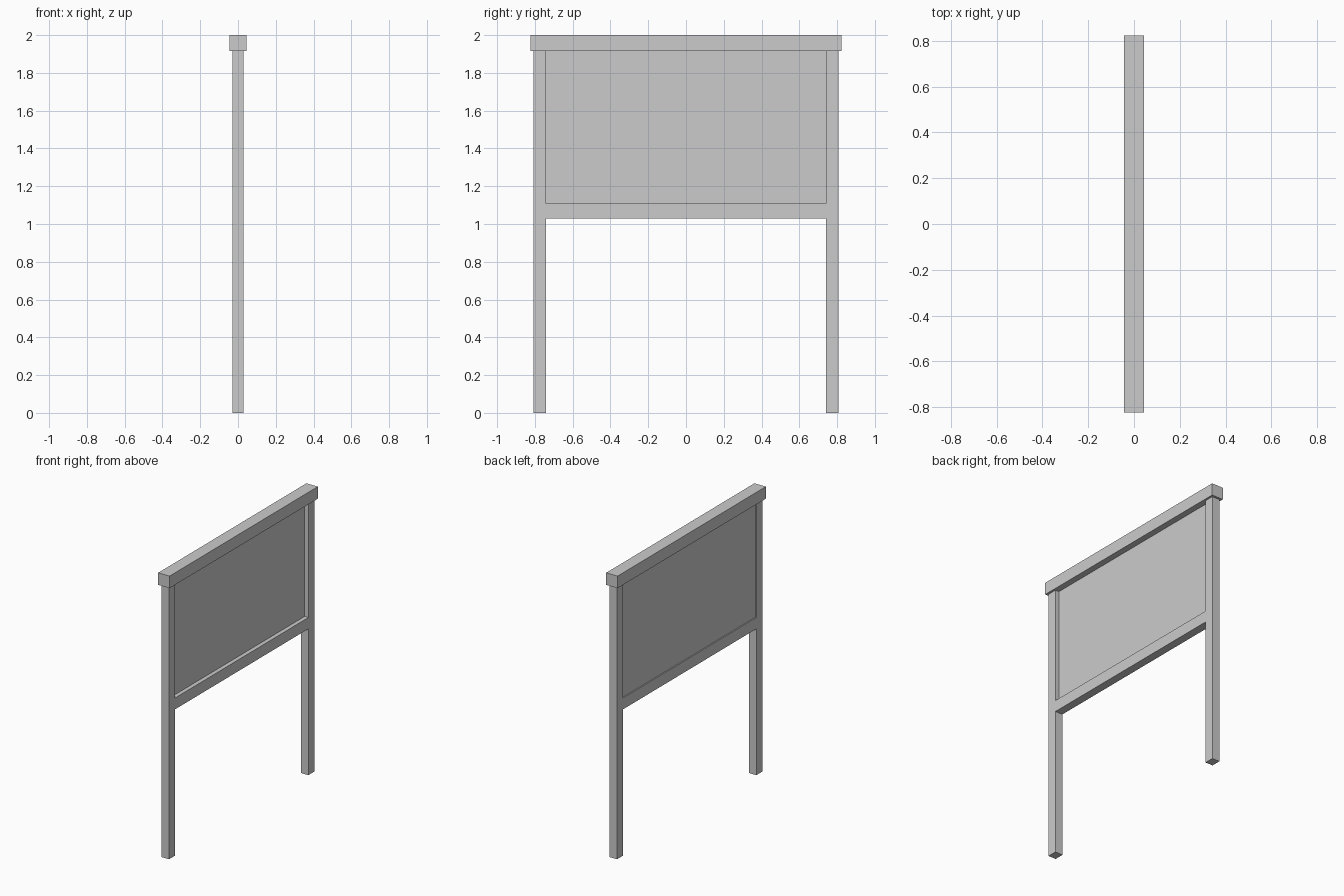
import bpy
import bmesh

cube = bpy.data.objects.get("Cube")
if cube:
    bpy.data.objects.remove(cube, do_unlink=True)

grey = bpy.data.materials.new("plain_grey")
grey.use_nodes = True
color = (0.6, 0.6, 0.6, 1)
grey.diffuse_color = color
grey.node_tree.nodes["Principled BSDF"].inputs["Base Color"].default_value = color


def extrude_profile(name, profile, x0, x1):
    """Extrude a closed (y, z) outline along x from x0 to x1."""
    bm = bmesh.new()
    face = bm.faces.new([bm.verts.new((x0, y, z)) for y, z in profile])
    result = bmesh.ops.extrude_face_region(bm, geom=[face])
    verts = [v for v in result["geom"] if isinstance(v, bmesh.types.BMVert)]
    bmesh.ops.translate(bm, verts=verts, vec=(x1 - x0, 0, 0))
    bmesh.ops.recalc_face_normals(bm, faces=bm.faces)
    mesh = bpy.data.meshes.new(name)
    bm.to_mesh(mesh)
    bm.free()
    mesh.materials.append(grey)
    obj = bpy.data.objects.new(name, mesh)
    bpy.context.collection.objects.link(obj)
    return obj


def rect(half, z0, z1):
    return [(-half, z0), (half, z0), (half, z1), (-half, z1)]


outer, inner = 0.807, 0.74
rail_low, rail_high, cap_low = 1.028, 1.108, 1.915

# Two posts and the lower rail as one flush H-shaped frame
half_h = [(inner, rail_low), (inner, 0), (outer, 0),
          (outer, cap_low), (inner, cap_low), (inner, rail_high)]
h_outline = half_h + [(-y, z) for y, z in reversed(half_h)]
extrude_profile("post_frame", h_outline, -0.029, 0.029)

# Thin board, set deeper on the +x side
extrude_profile("board_panel", rect(inner, rail_high, cap_low), -0.021, 0.0)

# Wider cap beam over the posts
extrude_profile("top_beam", rect(0.823, cap_low, 2.0), -0.044, 0.044)
